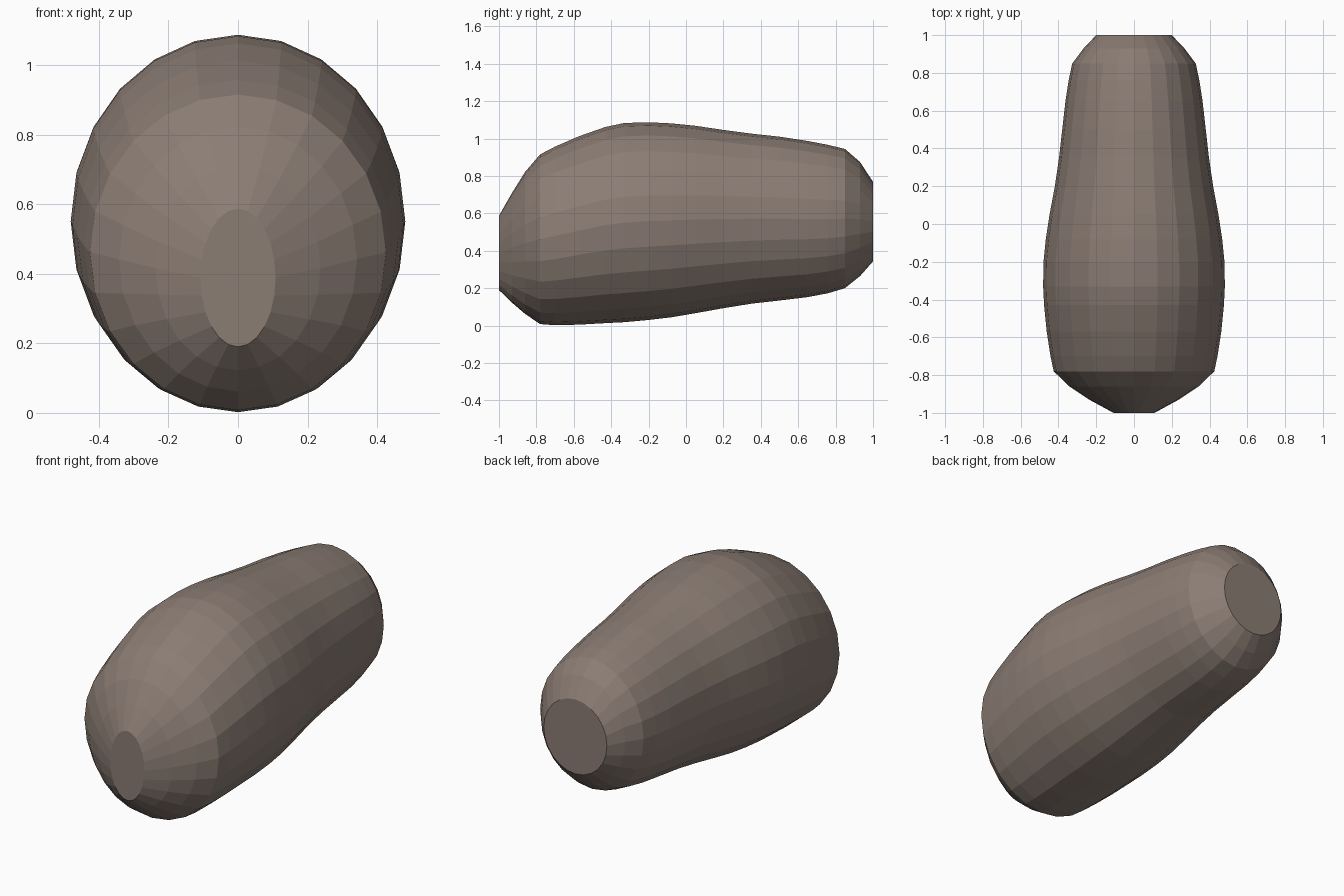
import bpy, bmesh, math

SIDES = 24
# cross-sections along the body: y, half width, bottom z, top z
SECTIONS = [
    (-1.00, 0.108, 0.190, 0.587), (-0.93, 0.237, 0.122, 0.710),
    (-0.86, 0.342, 0.062, 0.822), (-0.78, 0.425, 0.008, 0.915),
    (-0.70, 0.442, 0.002, 0.957), (-0.57, 0.462, 0.005, 1.013),
    (-0.43, 0.476, 0.013, 1.062), (-0.33, 0.481, 0.018, 1.083),
    (-0.20, 0.479, 0.030, 1.087), (-0.08, 0.467, 0.044, 1.081),
    (0.05, 0.447, 0.066, 1.068), (0.20, 0.419, 0.093, 1.046),
    (0.35, 0.397, 0.117, 1.026), (0.50, 0.380, 0.134, 1.010),
    (0.65, 0.363, 0.152, 0.987), (0.76, 0.346, 0.173, 0.966),
    (0.85, 0.327, 0.200, 0.944), (0.93, 0.267, 0.264, 0.875),
    (1.00, 0.200, 0.343, 0.768),
]

mat = bpy.data.materials.new("warm grey brown")
mat.diffuse_color = (0.26, 0.205, 0.175, 1)

# lofted body with flat ends
bm = bmesh.new()
rings = []
for y, w, lo, hi in SECTIONS:
    angles = [2 * math.pi * i / SIDES for i in range(SIDES)]
    rings.append([bm.verts.new((w * math.cos(a), y,
                                (lo + hi) / 2 + (hi - lo) / 2 * math.sin(a)))
                  for a in angles])
for a, b in zip(rings, rings[1:]):
    for i in range(SIDES):
        j = (i + 1) % SIDES
        bm.faces.new((a[i], a[j], b[j], b[i]))
bm.faces.new(rings[0])
bm.faces.new(rings[-1])
bmesh.ops.recalc_face_normals(bm, faces=bm.faces)

mesh = bpy.data.meshes.new("body")
bm.to_mesh(mesh)
bm.free()
mesh.materials.append(mat)
bpy.context.collection.objects.link(bpy.data.objects.new("body", mesh))
